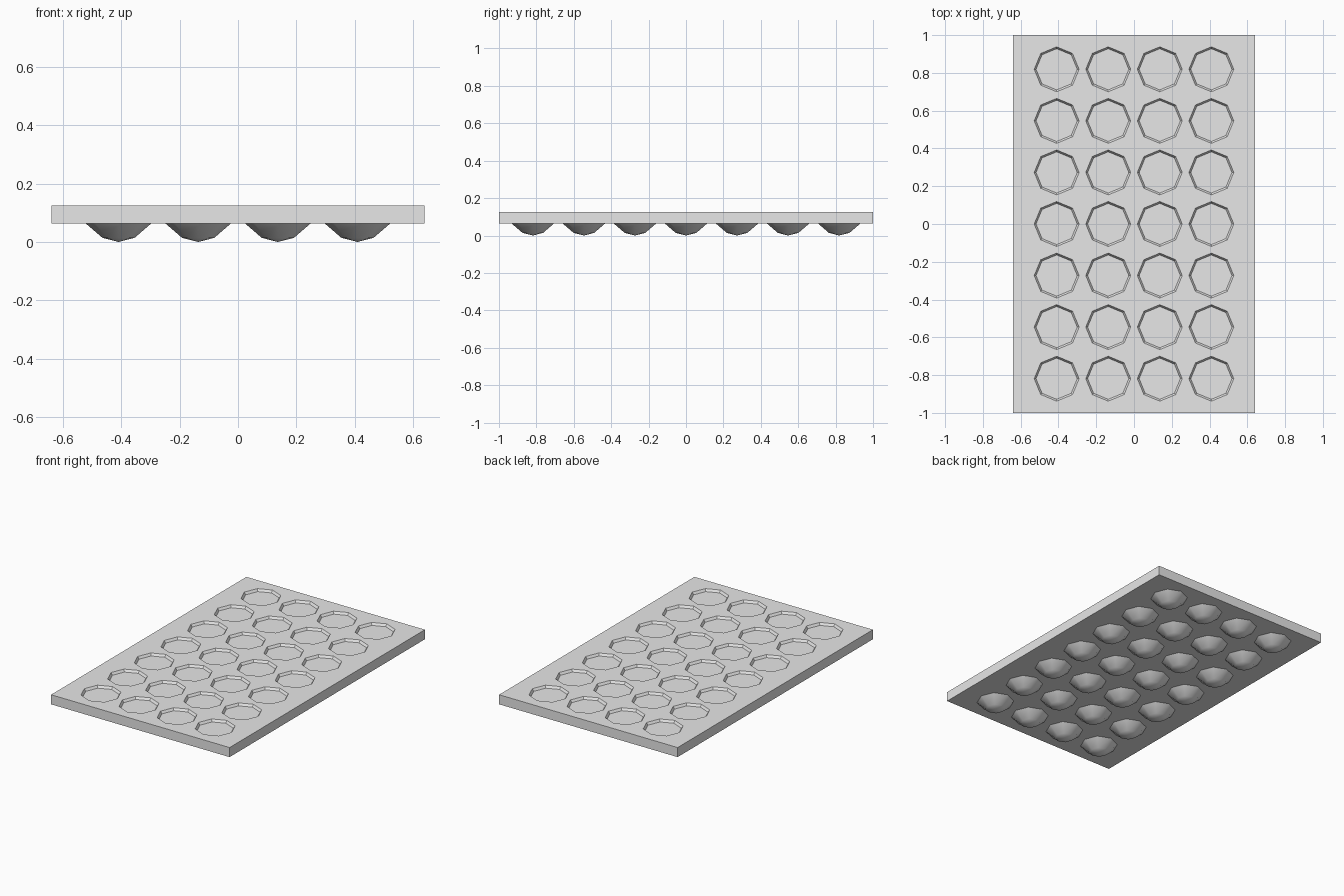
import bpy, bmesh, math

cube = bpy.data.objects.get("Cube")
if cube:
    bpy.data.objects.remove(cube, do_unlink=True)

grey = bpy.data.materials.new("light grey")
grey.use_nodes = True
grey.diffuse_color = (0.8, 0.8, 0.8, 1)
grey.node_tree.nodes["Principled BSDF"].inputs["Base Color"].default_value = grey.diffuse_color

SIDES, COLUMNS, ROWS, PITCH = 8, 4, 7, 0.273
BOTTOM, TOP = 0.063, 0.125
CENTRES = [((c - (COLUMNS - 1) / 2) * PITCH, (r - (ROWS - 1) / 2) * PITCH)
           for c in range(COLUMNS) for r in range(ROWS)]


def finish(name, bm):
    """Turn a bmesh into a grey object."""
    bmesh.ops.recalc_face_normals(bm, faces=bm.faces)
    mesh = bpy.data.meshes.new(name)
    bm.to_mesh(mesh)
    bm.free()
    mesh.materials.append(grey)
    obj = bpy.data.objects.new(name, mesh)
    bpy.context.collection.objects.link(obj)
    return obj


def add_turned(bm, cx, cy, profile):
    """Closed octagonal solid from (radius, height) pairs; radius 0 is a tip."""
    rings = []
    for radius, z in profile:
        count = SIDES if radius else 1
        rings.append([bm.verts.new((cx + radius * math.cos(math.tau * i / SIDES),
                                    cy + radius * math.sin(math.tau * i / SIDES), z))
                      for i in range(count)])
    for low, high in zip(rings, rings[1:]):
        for i in range(SIDES):
            j = (i + 1) % SIDES
            if len(low) == 1:
                bm.faces.new((low[0], high[j], high[i]))
            else:
                bm.faces.new((low[i], low[j], high[j], high[i]))
    for ring in (rings[0], rings[-1]):
        if len(ring) > 1:
            bm.faces.new(ring)


def turned_grid(name, profile):
    bm = bmesh.new()
    for cx, cy in CENTRES:
        add_turned(bm, cx, cy, profile)
    return finish(name, bm)


# Flat slab
bm = bmesh.new()
bmesh.ops.create_cube(bm, size=1)
for v in bm.verts:
    v.co = (v.co.x * 1.28, v.co.y * 2, TOP if v.co.z > 0 else BOTTOM)
slab = finish("tray_slab", bm)

# Shallow octagonal recesses in the top
cutter = turned_grid("recess_cutter", [(0.109, TOP - 0.015), (0.119, TOP), (0.119, TOP + 0.02)])
cutter.hide_render = True
cut = slab.modifiers.new("recesses", "BOOLEAN")
cut.operation = "DIFFERENCE"
cut.solver = "EXACT"
cut.object = cutter
bpy.context.view_layer.objects.active = slab
bpy.ops.object.modifier_apply(modifier=cut.name)
bpy.data.objects.remove(cutter, do_unlink=True)

# Rounded cups bulging from the underside
cups = turned_grid("cup_bottoms", [(0, 0), (0.055, 0.014), (0.112, BOTTOM), (0.112, BOTTOM + 0.005)])
bpy.ops.object.select_all(action="DESELECT")
cups.select_set(True)
bpy.context.view_layer.objects.active = cups
bpy.ops.object.shade_smooth_by_angle(angle=math.radians(35))
